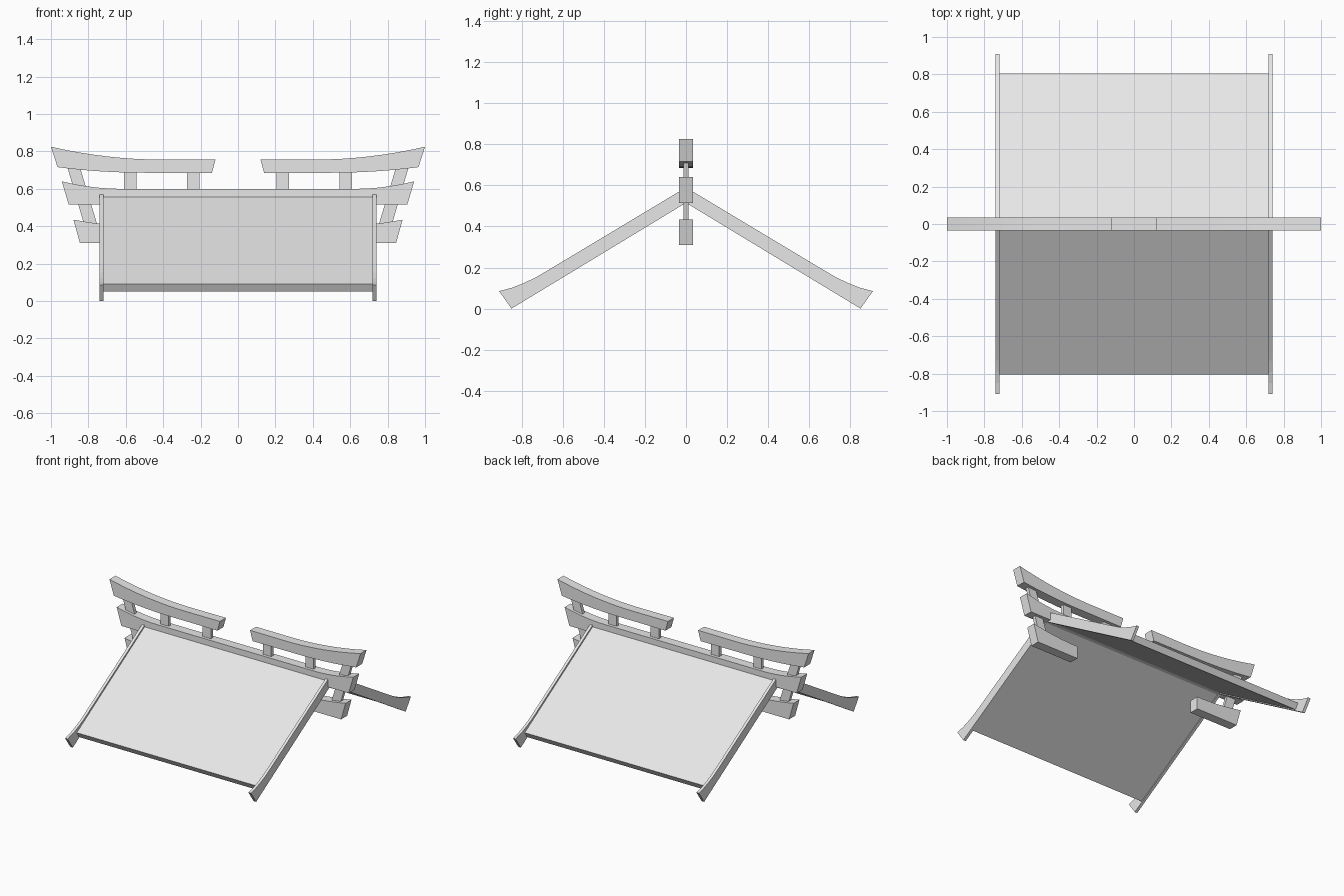
import bpy

cube = bpy.data.objects.get("Cube")
if cube:
    bpy.data.objects.remove(cube, do_unlink=True)

grey = bpy.data.materials.new("light_grey")
grey.use_nodes = True
colour = (0.8, 0.8, 0.8, 1)
grey.diffuse_color = colour
grey.node_tree.nodes["Principled BSDF"].inputs["Base Color"].default_value = colour


def prism(name, profile, low, high, axis):
    """Extrude a 2D profile: axis 'y' takes (x, z), axis 'x' takes (y, z)."""
    def place(p, d):
        return (p[0], d, p[1]) if axis == "y" else (d, p[0], p[1])
    n = len(profile)
    verts = [place(p, d) for d in (low, high) for p in profile]
    faces = [tuple(range(n)), tuple(range(2 * n - 1, n - 1, -1))]
    faces += [(i, i + n, (i + 1) % n + n, (i + 1) % n) for i in range(n)]
    mesh = bpy.data.meshes.new(name)
    mesh.from_pydata(verts, [], faces)
    mesh.materials.append(grey)
    obj = bpy.data.objects.new(name, mesh)
    bpy.context.collection.objects.link(obj)
    # Make every face point outwards
    bpy.context.view_layer.objects.active = obj
    obj.select_set(True)
    bpy.ops.object.mode_set(mode="EDIT")
    bpy.ops.mesh.select_all(action="SELECT")
    bpy.ops.mesh.normals_make_consistent(inside=False)
    bpy.ops.object.mode_set(mode="OBJECT")
    obj.select_set(False)
    return obj


def sweep(x0, x1, z0, rise, steps=8):
    """Points along an edge that curls upwards from x0 to x1."""
    return [(x0 + (x1 - x0) * i / steps, z0 + rise * (i / steps) ** 2)
            for i in range(steps + 1)]


HALF = 0.034   # half depth of the beams
THIN = 0.012   # half depth of the posts

# Ridge beam with upturned ends
right_top = sweep(0.62, 0.942, 0.6, 0.04)
left_top = [(-x, z) for x, z in reversed(right_top)]
prism("ridge_beam", left_top + right_top + [(0.905, 0.515), (-0.905, 0.515)],
      -HALF, HALF, "y")

for side, s in (("left", 1), ("right", -1)):
    def mirrored(points):
        return [(s * x, z) for x, z in points]

    # Split upper beam
    top = [(0.12, 0.757)] + sweep(0.4, 1.0, 0.756, 0.069)
    under = [(0.14, 0.685)] + sweep(0.5, 0.965, 0.686, 0.03)
    prism(side + "_upper_beam", mirrored(top + under[::-1]), -HALF, HALF, "y")

    # Short lower beam
    top = sweep(0.51, 0.88, 0.4, 0.035)
    prism(side + "_lower_beam", mirrored(top + [(0.845, 0.31), (0.51, 0.31)]),
          -HALF, HALF, "y")

    # Upright posts and the leaning outer post
    for label, x in (("inner", 0.24), ("middle", 0.577)):
        post = [(x - 0.033, 0.59), (x + 0.033, 0.59),
                (x + 0.033, 0.69), (x - 0.033, 0.69)]
        prism(f"{side}_{label}_post", mirrored(post), -THIN, THIN, "y")
    prism(side + "_leaning_post",
          mirrored([(0.75, 0.4), (0.82, 0.4), (0.912, 0.715), (0.842, 0.705)]),
          -THIN, THIN, "y")

# Roof slopes and the edge boards with flared feet
for side, s in (("front", -1), ("back", 1)):
    panel = [(0, 0.578), (0.805, 0.09), (0.781, 0.05), (0, 0.523)]
    prism(side + "_roof_panel", [(s * y, z) for y, z in panel],
          -0.722, 0.722, "x")
    board = [(0, 0.59), (0.66, 0.194), (0.73, 0.153), (0.79, 0.124),
             (0.85, 0.101), (0.91, 0.085), (0.85, 0), (0, 0.515)]
    for end, x in (("left", 0.73), ("right", -0.73)):
        prism(f"{side}_{end}_edge_board", [(s * y, z) for y, z in board],
              x - 0.01, x + 0.01, "x")
